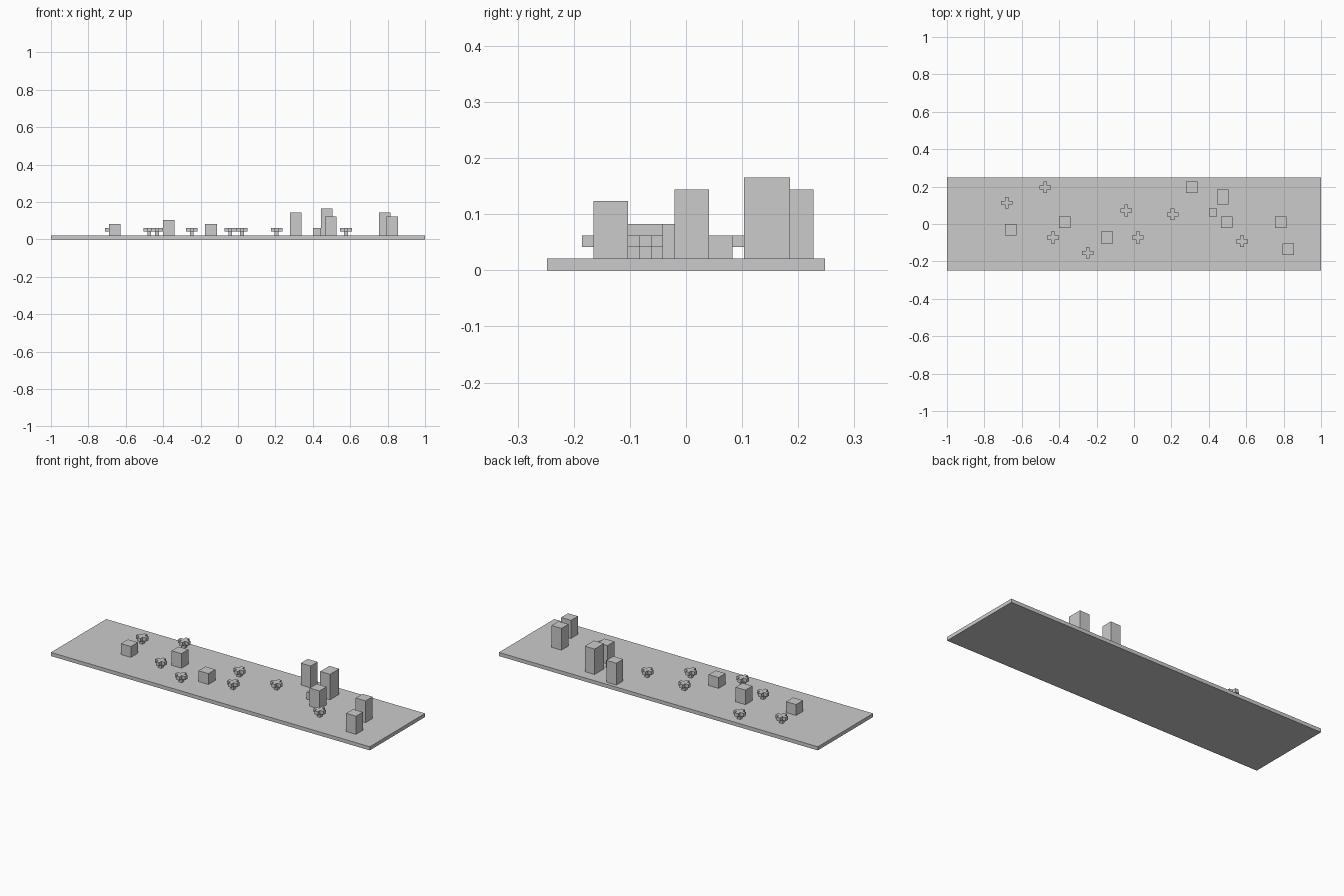
import bpy, bmesh

if "Cube" in bpy.data.objects:
    bpy.data.objects.remove(bpy.data.objects["Cube"])

# Everything sits on a cube grid: 97 x 24 cells, 1 cell thick ground
U = 2 / 97


def prism(bm, outline, z0, z1):
    """Extrude a grid outline from level z0 to z1."""
    face = bm.faces.new([bm.verts.new(((x - 48.5) * U, (y - 12) * U, z0 * U))
                         for x, y in outline])
    out = bmesh.ops.extrude_face_region(bm, geom=[face])
    top = [v for v in out["geom"] if isinstance(v, bmesh.types.BMVert)]
    bmesh.ops.translate(bm, verts=top, vec=(0, 0, (z1 - z0) * U))


def rect(x, y, w, d):
    return [(x, y), (x + w, y), (x + w, y + d), (x, y + d)]


def make(name, parts):
    bm = bmesh.new()
    for outline, z0, z1 in parts:
        prism(bm, outline, z0, z1)
    bmesh.ops.recalc_face_normals(bm, faces=bm.faces[:])
    mesh = bpy.data.meshes.new(name)
    bm.to_mesh(mesh)
    bm.free()
    bpy.context.collection.objects.link(bpy.data.objects.new(name, mesh))


# Ground slab
make("ground_slab", [(rect(0, 0, 97, 24), 0, 1)])

# Buildings: x, y, width, depth, top level
for b in [(15, 9, 3, 3, 4), (29, 11, 3, 3, 5), (40, 7, 3, 3, 4),
          (62, 20, 3, 3, 7), (70, 17, 3, 4, 8), (68, 14, 2, 2, 3),
          (71, 11, 3, 3, 6), (85, 11, 3, 3, 7), (87, 4, 3, 3, 6)]:
    make("building", [(rect(*b[:4]), 1, b[4])])

# Trees: one-cell trunk under a plus-shaped crown
PLUS = [(0, -1), (1, -1), (1, 0), (2, 0), (2, 1), (1, 1),
        (1, 2), (0, 2), (0, 1), (-1, 1), (-1, 0), (0, 0)]
for x, y in [(15, 17), (25, 21), (27, 8), (36, 4),
             (46, 15), (49, 8), (58, 14), (76, 7)]:
    crown = [(x + px, y + py) for px, py in PLUS]
    make("tree", [(rect(x, y, 1, 1), 1, 2), (crown, 2, 3)])
